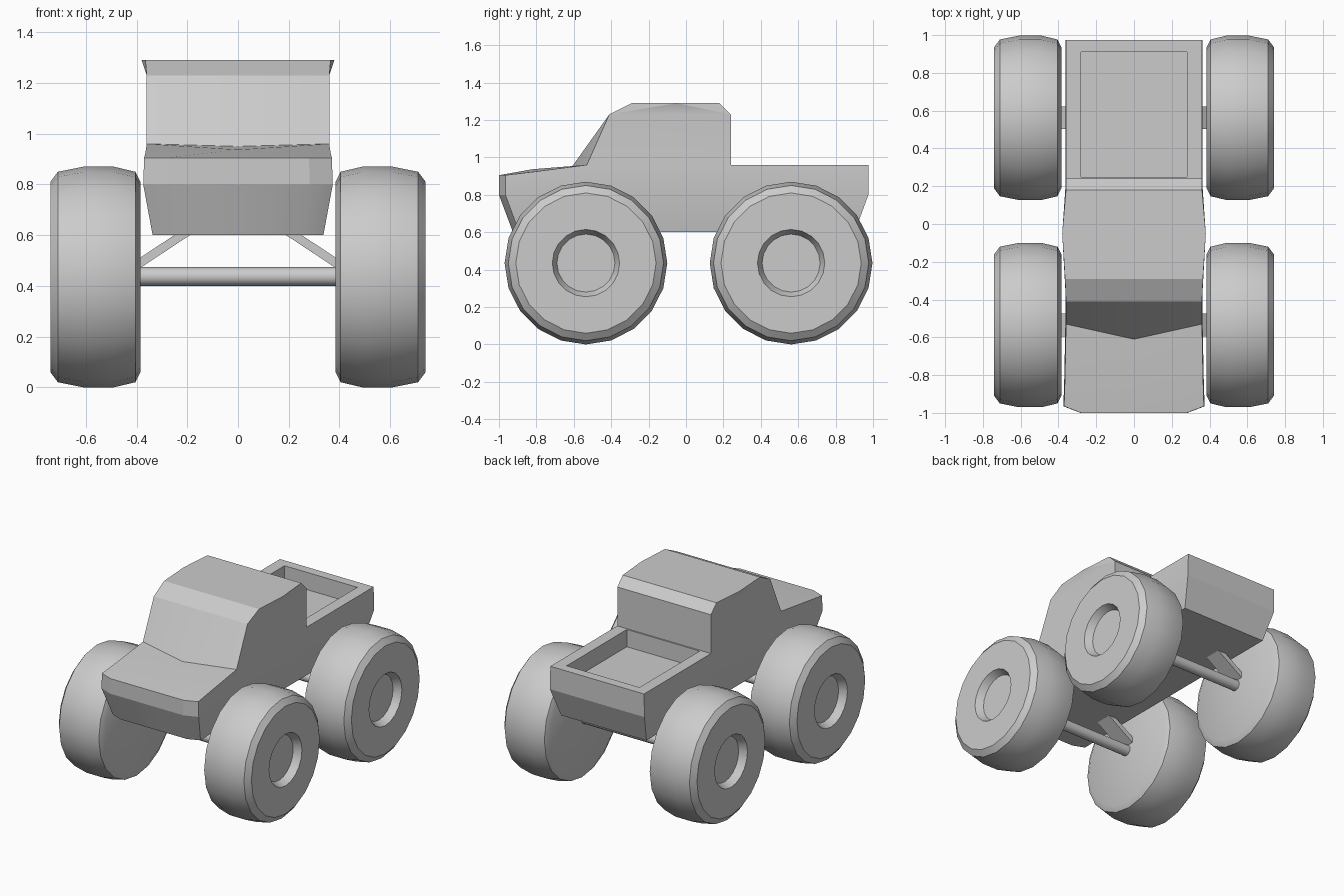
import bpy, bmesh, math
from mathutils import Vector, Matrix

if "Cube" in bpy.data.objects:
    bpy.data.objects.remove(bpy.data.objects["Cube"])

grey = bpy.data.materials.new("plain grey")
grey.use_nodes = True
grey.diffuse_color = (0.6, 0.6, 0.6, 1)
grey.node_tree.nodes["Principled BSDF"].inputs["Base Color"].default_value = (0.6, 0.6, 0.6, 1)


def finish(bm, name, smooth_angle=0):
    """Turn a bmesh into a coloured object, smooth below the given angle."""
    bmesh.ops.recalc_face_normals(bm, faces=bm.faces)
    mesh = bpy.data.meshes.new(name)
    bm.to_mesh(mesh)
    bm.free()
    mesh.materials.append(grey)
    obj = bpy.data.objects.new(name, mesh)
    bpy.context.collection.objects.link(obj)
    if smooth_angle:
        bpy.ops.object.select_all(action='DESELECT')
        obj.select_set(True)
        bpy.context.view_layer.objects.active = obj
        bpy.ops.object.shade_smooth_by_angle(angle=math.radians(smooth_angle))
    return obj


def build_body():
    """Left half of the shell, mirrored across the middle."""
    bm = bmesh.new()
    points = {
        # bonnet and lower shell outline
        "nose_mid": (0, -1, .905), "nose": (.28, -1, .905), "corner": (.37, -.965, .905),
        "hood": (.365, -.8, .925), "hood_mid": (0, -.82, .937),
        "cowl": (.36, -.53, .96), "cowl_mid": (0, -.61, .95),
        "cab_foot": (.36, .24, .96), "cab_foot_mid": (0, .24, .96),
        "tail": (.36, .975, .96), "tail_mid": (0, .975, .96),
        # cab
        "screen": (.36, -.41, 1.23), "screen_mid": (0, -.41, 1.23),
        "brow": (.365, -.29, 1.29), "brow_mid": (0, -.29, 1.29), "bulge": (.38, -.05, 1.29),
        "roof": (.36, .18, 1.29), "roof_mid": (0, .18, 1.29),
        "back": (.36, .24, 1.23), "back_mid": (0, .24, 1.23),
        # load bed opening
        "bed_a": (.28, .25, .96), "bed_a_mid": (0, .25, .96),
        "bed_b": (.28, .91, .96), "bed_b_mid": (0, .91, .96),
    }
    outline = "nose_mid nose corner hood cowl cab_foot tail tail_mid".split()
    for key in outline:
        x, y, z = points[key]
        points[key + "_waist"] = (x * 1.01, y, .8)
        points[key + "_sill"] = (x * .91, y * .925, .6)
    opening = "bed_a_mid bed_a bed_b bed_b_mid".split()
    for key in opening:
        x, y, z = points[key]
        points[key + "_floor"] = (x, y, .84)
    verts = {k: bm.verts.new(p) for k, p in points.items()}

    def face(names):
        bm.faces.new([verts[n] for n in names.split()])

    for a, b in zip(outline, outline[1:]):
        face(f"{a} {b} {b}_waist {a}_waist")
        face(f"{a}_waist {b}_waist {b}_sill {a}_sill")
    for a, b in zip(opening, opening[1:]):
        face(f"{a} {b} {b}_floor {a}_floor")
    face(" ".join(k + "_sill" for k in outline))
    face(" ".join(k + "_floor" for k in opening))
    for names in (
        # bonnet
        "nose_mid nose corner hood hood_mid", "hood_mid hood cowl cowl_mid",
        # cab
        "cowl_mid cowl screen screen_mid", "screen_mid screen brow brow_mid",
        "brow_mid brow bulge roof roof_mid", "roof_mid roof back back_mid",
        "back_mid back cab_foot cab_foot_mid", "screen cowl cab_foot back",
        "screen back bulge", "screen bulge brow", "bulge back roof",
        # bed rim
        "cab_foot_mid cab_foot bed_a bed_a_mid", "cab_foot tail bed_b bed_a",
        "tail tail_mid bed_b_mid bed_b",
    ):
        face(names)
    geom = bm.verts[:] + bm.edges[:] + bm.faces[:]
    bmesh.ops.mirror(bm, geom=geom, axis='X', merge_dist=.001)
    bmesh.ops.remove_doubles(bm, verts=bm.verts, dist=.0005)
    finish(bm, "truck_body", 20)


def build_wheel(name, side, y, sides=20):
    """Lathed tyre with a recessed hub; profile runs inner face to outer hub."""
    profile = [(.385, .375), (.405, .415), (.49, .435), (.61, .435), (.71, .415),
               (.74, .375), (.74, .18), (.69, .155)]
    bm = bmesh.new()
    rings = []
    for x, r in profile:
        angles = [math.tau * i / sides for i in range(sides)]
        rings.append([bm.verts.new((side * x, y + r * math.sin(a), .435 + r * math.cos(a)))
                      for a in angles])
    for low, high in zip(rings, rings[1:]):
        for i in range(sides):
            j = (i + 1) % sides
            bm.faces.new((low[i], low[j], high[j], high[i]))
    bm.faces.new(rings[0])
    bm.faces.new(rings[-1])
    finish(bm, name, 35)


def build_axle(name, y):
    bm = bmesh.new()
    turn = Matrix.Translation((0, y, .437)) @ Matrix.Rotation(math.pi / 2, 4, 'Y')
    bmesh.ops.create_cone(bm, cap_ends=True, segments=16, radius1=.037, radius2=.037,
                          depth=.8, matrix=turn)
    finish(bm, name, 40)


def build_strut(name, side, y):
    """Flat bar sloping from the wheel up to the underside."""
    start, end = Vector((side * .41, y, .475)), Vector((side * .19, y, .62))
    along = end - start
    turn = along.to_track_quat('X', 'Z').to_matrix().to_4x4()
    size = Matrix.Diagonal((along.length, .12, .034, 1))
    bm = bmesh.new()
    bmesh.ops.create_cube(bm, size=1,
                          matrix=Matrix.Translation((start + end) / 2) @ turn @ size)
    finish(bm, name)


build_body()
for place, y in (("front", -.535), ("rear", .562)):
    build_axle(place + "_axle", y)
    for hand, side in (("left", 1), ("right", -1)):
        build_wheel(f"{place}_{hand}_wheel", side, y)
        build_strut(f"{place}_{hand}_strut", side, y)
